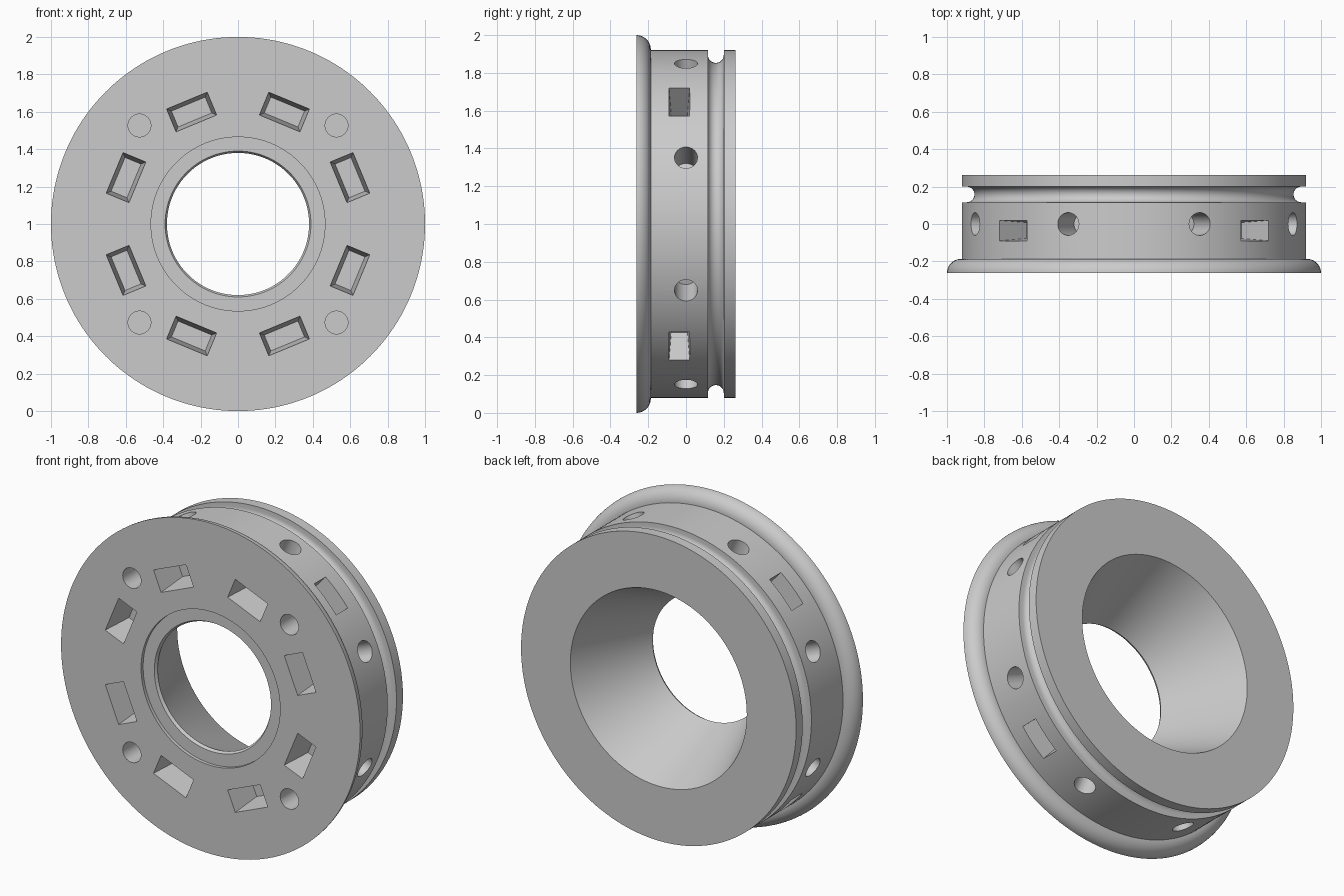
import bpy, bmesh
from math import sin, cos, pi, radians
from mathutils import Matrix, Vector

cube = bpy.data.objects.get("Cube")
if cube:
    bpy.data.objects.remove(cube, do_unlink=True)

FRONT, BACK, BODY_R = -0.262, 0.262, 0.92
CENTRE = Vector((0, 0, 1))
Y = Vector((0, 1, 0))

metal = bpy.data.materials.new("light grey metal")
metal.use_nodes = True
metal.diffuse_color = (0.6, 0.6, 0.6, 1)
metal.node_tree.nodes["Principled BSDF"].inputs["Base Color"].default_value = (0.6, 0.6, 0.6, 1)


def make_object(name, bm):
    bmesh.ops.recalc_face_normals(bm, faces=bm.faces)
    mesh = bpy.data.meshes.new(name)
    bm.to_mesh(mesh)
    bm.free()
    mesh.materials.append(metal)
    obj = bpy.data.objects.new(name, mesh)
    bpy.context.collection.objects.link(obj)
    return obj


def radial(a):
    return Vector((cos(a), 0, sin(a)))


def lathe(name, profile, steps=160):
    """Turn a closed (radius, y) profile about the wheel axis."""
    bm = bmesh.new()
    rings = [[bm.verts.new(CENTRE + radial(2 * pi * i / steps) * r + Y * y)
              for r, y in profile] for i in range(steps)]
    n = len(profile)
    for i in range(steps):
        a, b = rings[i], rings[(i + 1) % steps]
        for j in range(n):
            k = (j + 1) % n
            bm.faces.new((a[j], a[k], b[k], b[j]))
    return make_object(name, bm)


# Section: counterbored front, rounded flange, rope groove, conical bore
flange = [(0.922 + 0.078 * cos(t), FRONT + 0.076 * sin(t))
          for t in (pi / 2 * i / 10 for i in range(11))]
groove = [(0.895 - 0.042 * sin(t), 0.158 - 0.042 * cos(t))
          for t in (pi * i / 14 for i in range(15))]
profile = ([(0.465, FRONT)] + flange
           + [(BODY_R, FRONT + 0.076), (BODY_R, 0.116)] + groove
           + [(BODY_R, 0.2), (BODY_R, BACK), (0.59, BACK),
              (0.38, -0.225), (0.39, -0.242), (0.465, -0.242)])
wheel = lathe("wheel_ring", profile)

# Cutters: holes and tapered pockets, local z pointing into the material
cuts = bmesh.new()
PROUD = 0.04


def frame(origin, x, y, z):
    return Matrix.Translation(origin) @ Matrix((x, y, z)).transposed().to_4x4()


def hole(matrix, radius, depth):
    length = depth + PROUD
    bmesh.ops.create_cone(cuts, cap_ends=True, segments=32, radius1=radius,
                          radius2=radius, depth=length,
                          matrix=matrix @ Matrix.Translation((0, 0, length / 2 - PROUD)))


def pocket(matrix, length, width, depth, taper):
    for v in bmesh.ops.create_cube(cuts, size=1)["verts"]:
        z = depth if v.co.z > 0 else -PROUD
        inset = 2 * taper * z / depth
        v.co = matrix @ Vector((v.co.x * (length - inset), v.co.y * (width - inset), z))


for i in range(8):
    a = radians(22.5 + 45 * i)
    r, t = radial(a), radial(a + pi / 2)
    pocket(frame(CENTRE + r * 0.648 + Y * FRONT, t, r, Y), 0.235, 0.132, 0.19, 0.02)
    hole(frame(CENTRE + r * BODY_R, t, Y, -r), 0.061, 0.23)
for i in range(4):
    a = radians(45 + 90 * i)
    r, t = radial(a), radial(a + pi / 2)
    hole(frame(CENTRE + r * 0.745 + Y * FRONT, t, r, Y), 0.061, 0.16)
    pocket(frame(CENTRE + r * BODY_R + Y * -0.035, t, Y, -r), 0.21, 0.11, 0.2, 0.012)

cutter = make_object("recess_cutter", cuts)
cutter.hide_render = True

boolean = wheel.modifiers.new("recesses", "BOOLEAN")
boolean.operation = "DIFFERENCE"
boolean.solver = "EXACT"
boolean.object = cutter
bpy.ops.object.select_all(action="DESELECT")
bpy.context.view_layer.objects.active = wheel
wheel.select_set(True)
bpy.ops.object.modifier_apply(modifier=boolean.name)
bpy.data.objects.remove(cutter, do_unlink=True)
bpy.ops.object.shade_smooth_by_angle(angle=radians(25))
